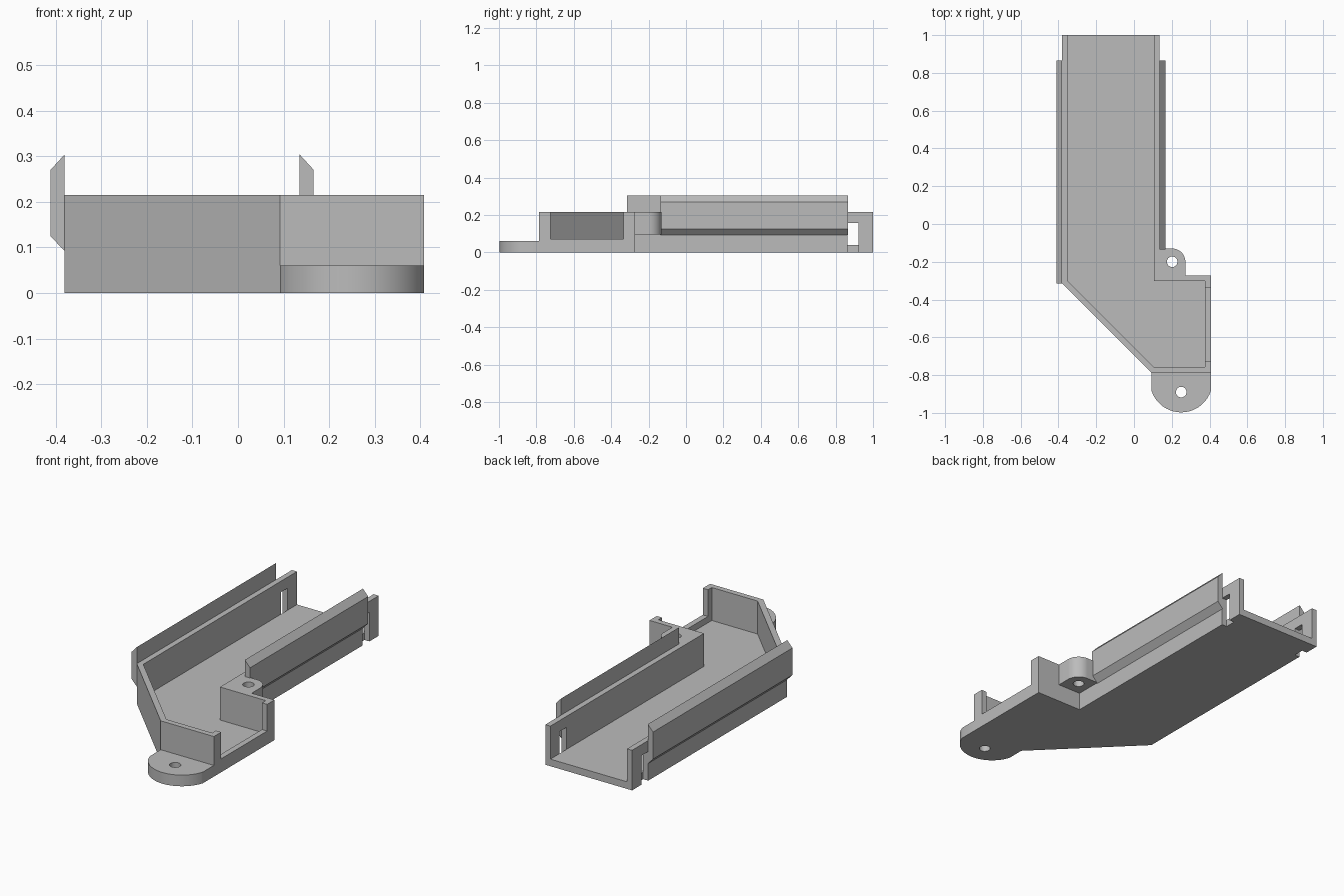
import bpy
import bmesh
import math

old = bpy.data.objects.get("Cube")
if old:
    bpy.data.objects.remove(old)

GREY = (0.5, 0.5, 0.5, 1.0)
mat = bpy.data.materials.new("plain_grey")
mat.use_nodes = True
mat.diffuse_color = GREY
mat.node_tree.nodes["Principled BSDF"].inputs["Base Color"].default_value = GREY


def prism(name, points, low, high, axis="z"):
    """Extrude an outline along z (points are x, y) or y (points are x, z)."""
    place = (lambda a, b, t: (a, b, t)) if axis == "z" else (lambda a, b, t: (a, t, b))
    bm = bmesh.new()
    face = bm.faces.new([bm.verts.new(place(a, b, low)) for a, b in points])
    extruded = bmesh.ops.extrude_face_region(bm, geom=[face])["geom"]
    shift = place(0, 0, high - low)
    bmesh.ops.translate(bm, vec=shift, verts=[g for g in extruded if isinstance(g, bmesh.types.BMVert)])
    bmesh.ops.recalc_face_normals(bm, faces=bm.faces)
    mesh = bpy.data.meshes.new(name)
    bm.to_mesh(mesh)
    bm.free()
    mesh.materials.append(mat)
    obj = bpy.data.objects.new(name, mesh)
    bpy.context.collection.objects.link(obj)
    return obj


def box(name, x0, x1, y0, y1, z0, z1):
    return prism(name, [(x0, y0), (x1, y0), (x1, y1), (x0, y1)], z0, z1)


def arc(cx, cy, r, start, end, steps=32):
    angles = [math.radians(start + (end - start) * i / steps) for i in range(steps + 1)]
    return [(cx + r * math.cos(a), cy + r * math.sin(a)) for a in angles]


def cut(obj, cutter):
    """Subtract the cutter from the object, then discard it."""
    cutter.hide_render = True
    mod = obj.modifiers.new("cut", "BOOLEAN")
    mod.operation = "DIFFERENCE"
    mod.solver = "EXACT"
    mod.object = cutter
    bpy.context.view_layer.objects.active = obj
    bpy.ops.object.modifier_apply(modifier=mod.name)
    bpy.data.objects.remove(cutter)


def drill(obj, x, y, r=0.028):
    cut(obj, prism("hole_cutter", arc(x, y, r, 0, 348.75, 31), -0.1, 0.5))


def smooth(obj):
    bpy.ops.object.select_all(action="DESELECT")
    obj.select_set(True)
    bpy.context.view_layer.objects.active = obj
    bpy.ops.object.shade_smooth_by_angle(angle=math.radians(30))


# Tray: bent channel, open at the back
WALL_TOP, FLOOR_TOP = 0.215, 0.038
tray = prism("tray", [(-0.38, 1), (-0.38, -0.315), (0.092, -0.787), (0.408, -0.787),
                      (0.408, -0.273), (0.135, -0.273), (0.135, 1)], 0, WALL_TOP)
cut(tray, prism("hollow_cutter", [(-0.35, 1.1), (-0.35, -0.303), (0.105, -0.757), (0.377, -0.757),
                                  (0.377, -0.303), (0.105, -0.303), (0.105, 1.1)], FLOOR_TOP, 0.5))
# Side opening above a low sill
cut(tray, box("opening_cutter", 0.36, 0.5, -0.725, -0.335, 0.072, 0.5))
# Slots through both side walls near the back
for x0, x1 in ((-0.5, -0.35), (0.105, 0.2)):
    cut(tray, box("slot_cutter", x0, x1, 0.863, 0.921, -0.1, 0.156))

# Chamfered rails along both sides
for name, inner, outer, front in (("right_rail", -0.38, -0.411, -0.315),
                                  ("left_rail", 0.135, 0.166, -0.135)):
    prism(name, [(inner, 0.092), (outer, 0.125), (outer, 0.27), (inner, 0.304)],
          front, 0.866, axis="y")

# Front mounting lug with rounded nose
radius, half = 0.165, 0.158
spread = math.degrees(math.asin(half / radius))
nose = arc(0.25, -0.997 + radius, radius, 270 - spread, 270 + spread, 48)
front_lug = prism("front_lug", [(0.408, -0.787), (0.092, -0.787)] + nose, 0, 0.06)
drill(front_lug, 0.25, -0.89)
smooth(front_lug)

# Side mounting lug in the inner corner
side_lug = prism("side_lug", [(0.135, -0.13), (0.135, -0.273), (0.272, -0.273)]
                 + arc(0.202, -0.2, 0.07, 0, 90, 24), 0.096, WALL_TOP)
drill(side_lug, 0.202, -0.2)
smooth(side_lug)
